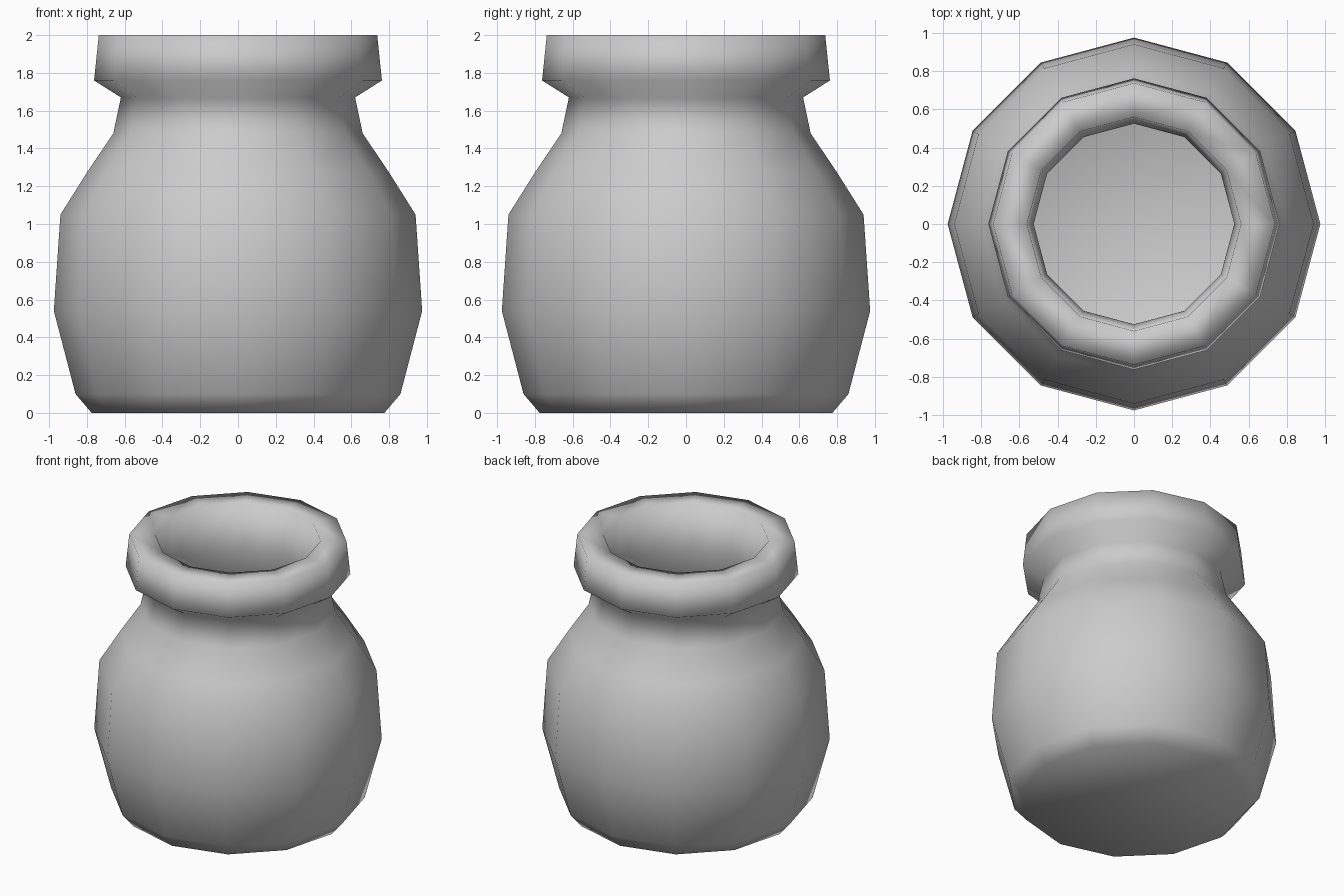
import bpy, bmesh
from math import sin, cos, pi

if "Cube" in bpy.data.objects:
    bpy.data.objects.remove(bpy.data.objects["Cube"])

SIDES = 12


def lathe(name, profile):
    """Spin a (radius, z) profile around z and cap both ends."""
    bm = bmesh.new()
    rings = [[bm.verts.new((r * cos(2 * pi * i / SIDES), r * sin(2 * pi * i / SIDES), z))
              for i in range(SIDES)] for r, z in profile]
    for a, b in zip(rings, rings[1:]):
        for i in range(SIDES):
            j = (i + 1) % SIDES
            bm.faces.new((a[i], a[j], b[j], b[i]))
    bm.faces.new(rings[0][::-1])
    bm.faces.new(rings[-1])
    bmesh.ops.recalc_face_normals(bm, faces=bm.faces)
    for f in bm.faces:
        f.smooth = True
    mesh = bpy.data.meshes.new(name)
    bm.to_mesh(mesh)
    bm.free()
    obj = bpy.data.objects.new(name, mesh)
    bpy.context.collection.objects.link(obj)
    return obj


# Outside: base, belly, shoulder, neck and rim
outside = [(0.775, 0), (0.86, 0.10), (0.975, 0.54), (0.94, 1.05), (0.795, 1.28),
           (0.66, 1.48), (0.62, 1.67), (0.762, 1.76), (0.737, 2.0)]
# Inside: mouth, neck, hollow belly and floor
inside = [(0.56, 2.0), (0.525, 1.67), (0.56, 1.45), (0.70, 1.23), (0.84, 1.01),
          (0.87, 0.55), (0.77, 0.15), (0.71, 0.10)]

lathe("jar", outside + inside)
